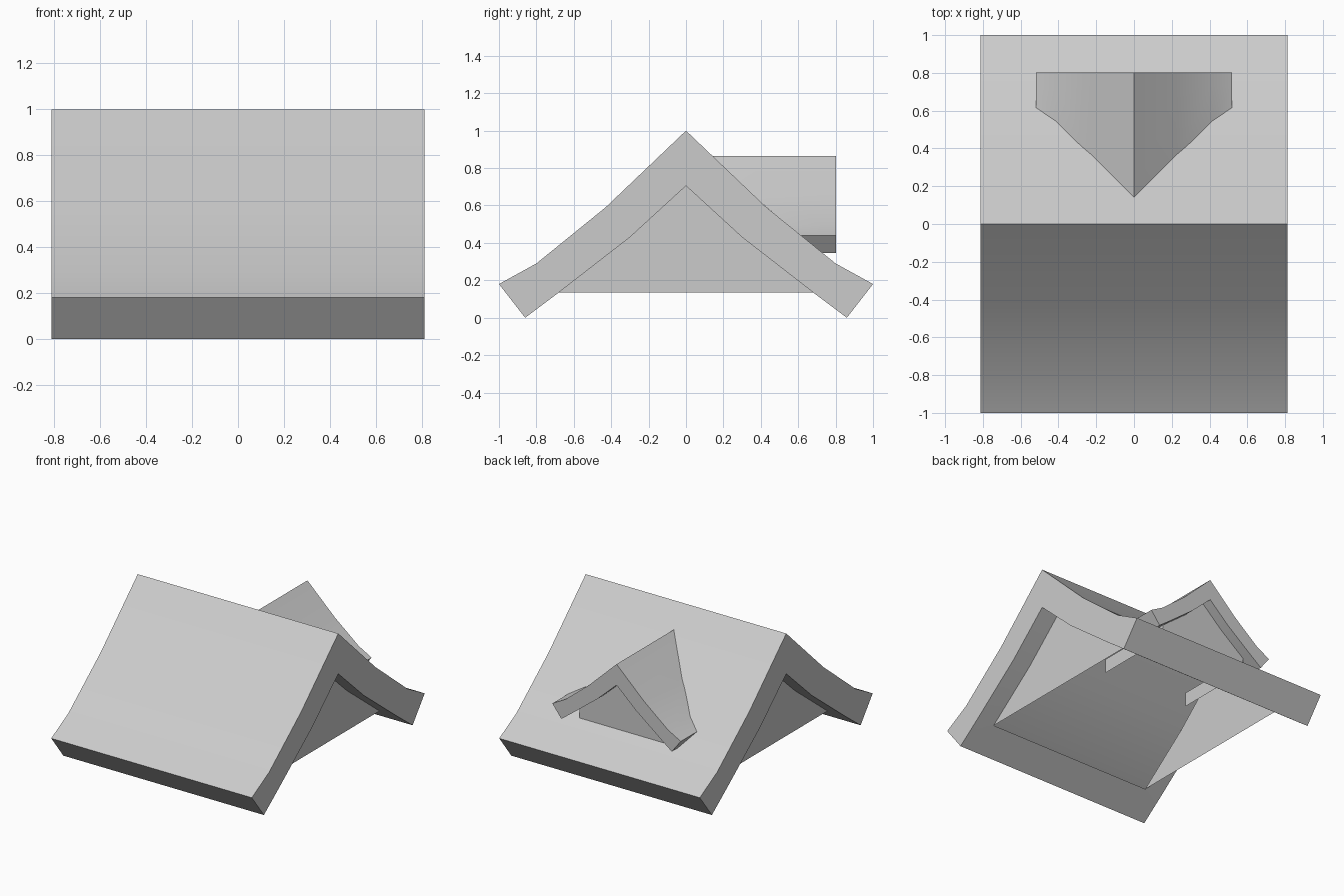
import bpy, math
from mathutils import Vector

if "Cube" in bpy.data.objects:
    bpy.data.objects.remove(bpy.data.objects["Cube"])

# Half cross-sections (distance from ridge, height): ridge to eave, then back up to ridge
OUTER = [(0, 1.0), (0.43, 0.59), (0.80, 0.29), (1.0, 0.18)]
INNER = [(0.86, 0.0), (0.68, 0.135), (0.30, 0.43), (0, 0.705)]
S = 0.52            # dormer scale
DORMER_TOP = 0.865


def small(points):
    return [(u * S, DORMER_TOP - (1 - z) * S) for u, z in points]


def place(u, z, d, along):
    return Vector((d, u, z)) if along == 'X' else Vector((u, d, z))


def make(name, verts, faces):
    me = bpy.data.meshes.new(name)
    me.from_pydata(verts, [], faces)
    ob = bpy.data.objects.new(name, me)
    bpy.context.collection.objects.link(ob)
    bpy.ops.object.select_all(action='DESELECT')
    ob.select_set(True)
    bpy.context.view_layer.objects.active = ob
    bpy.ops.object.mode_set(mode='EDIT')
    bpy.ops.mesh.select_all(action='SELECT')
    bpy.ops.mesh.remove_doubles(threshold=0.0005)
    bpy.ops.mesh.normals_make_consistent(inside=False)
    bpy.ops.object.mode_set(mode='OBJECT')
    bpy.ops.object.shade_smooth_by_angle(angle=math.radians(25))
    return ob


def main_slope_y(z):
    """Distance of the main roof surface from its ridge at height z."""
    for (u0, z0), (u1, z1) in zip(OUTER, OUTER[1:]):
        if z >= z1:
            return u0 + (z0 - z) / (z0 - z1) * (u1 - u0)
    return 1.0


def roof(name, outer, inner, stations, along, capped, end=None):
    """Hollow roof: outer skin and eaves run full length, the underside
    lining exists only on the overhangs beyond the gable walls.
    stations = positions along the ridge; capped = overhang bay -> cap station.
    end(z) trims the first station to another surface."""
    loop = outer + inner
    n, no = len(loop), len(outer)
    verts, faces = [], []
    for s in (1, -1):
        base = len(verts)
        for k, d in enumerate(stations):
            for u, z in loop:
                dd = end(z) if end and k == 0 else d
                verts.append(place(s * u, z, dd, along))
        at = lambda k, i: base + k * n + i
        for k in range(len(stations) - 1):
            last = n - 1 if k in capped else no + 1
            for i in range(last):
                faces.append((at(k, i), at(k, i + 1), at(k + 1, i + 1), at(k + 1, i)))
        for k in capped.values():
            for i in range(no - 1):
                faces.append((at(k, i), at(k, i + 1), at(k, n - 2 - i), at(k, n - 1 - i)))
    return make(name, verts, faces)


def gable(name, half, d, along):
    """Flat wall panel filling the space under a roof."""
    pts = half + [(-u, z) for u, z in reversed(half) if u > 0]
    return make(name, [place(u, z, d, along) for u, z in pts], [tuple(range(len(pts)))])


# Main roof and its two recessed gable walls
roof("main_roof", OUTER, INNER, [-0.812, -0.67, 0.67, 0.812], 'X', {0: 0, 2: 3})
wall = INNER[:0:-1]
for side, x in (("left", -0.67), ("right", 0.67)):
    gable("gable_wall_" + side, wall, x, 'X')

# Dormer roof, ending where it meets the main slope
roof("dormer_roof", small(OUTER), small(INNER), [0, 0.728, 0.803], 'Y', {1: 2},
     end=lambda z: min(main_slope_y(z) - 0.005, 0.726))

# Dormer front wall and side cheeks
half = small(wall)
half.append((half[-1][0], 0.31))
gable("dormer_wall", half, 0.728, 'Y')
cx, cz = half[-2]
for side, x in (("left", -cx), ("right", cx)):
    make("dormer_cheek_" + side,
         [(x, 0.12, 0.31), (x, 0.728, 0.31), (x, 0.728, cz), (x, 0.12, cz)], [(0, 1, 2, 3)])
